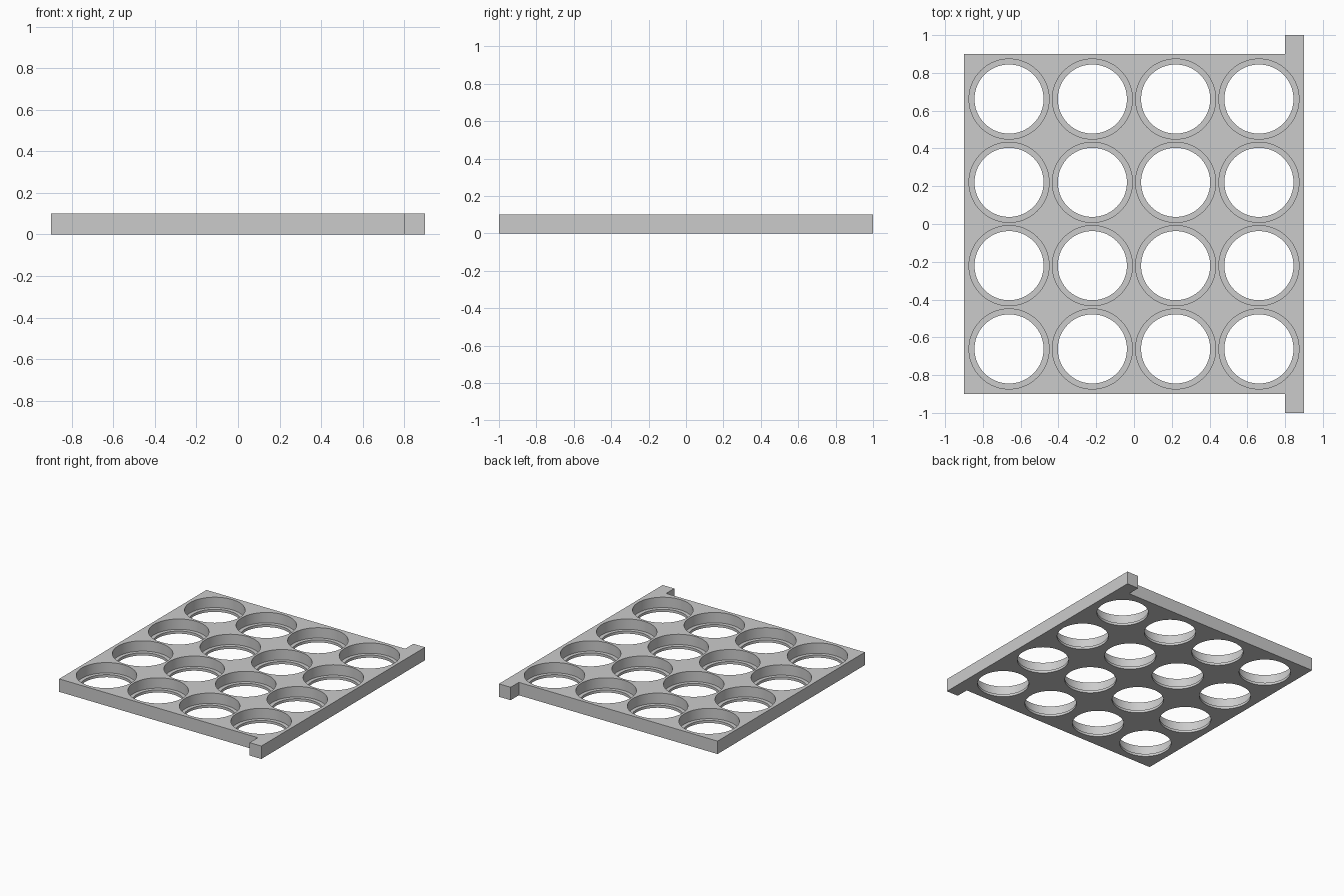
import bpy
import bmesh
import math

if "Cube" in bpy.data.objects:
    bpy.data.objects.remove(bpy.data.objects["Cube"], do_unlink=True)

HEIGHT = 0.1      # tray thickness
LEDGE = 0.02      # height of the lip inside each pocket
HALF = 0.9        # half width of the square plate
TAB = 0.8         # inner edge of the long side rail
PITCH = 0.441     # spacing of the pockets
POCKET_R, HOLE_R = 0.212, 0.183
SEGMENTS = 72

grey = bpy.data.materials.new("light_grey")
grey.use_nodes = True
colour = (0.6, 0.6, 0.6, 1)
grey.diffuse_color = colour
grey.node_tree.nodes["Principled BSDF"].inputs["Base Color"].default_value = colour


def make_object(name, bm):
    bmesh.ops.recalc_face_normals(bm, faces=bm.faces)
    mesh = bpy.data.meshes.new(name)
    bm.to_mesh(mesh)
    bm.free()
    mesh.materials.append(grey)
    obj = bpy.data.objects.new(name, mesh)
    bpy.context.collection.objects.link(obj)
    return obj


# Plate outline with a rail that overhangs at both ends, extruded upward
outline = [(-HALF, -HALF), (TAB, -HALF), (TAB, -1), (HALF, -1),
           (HALF, 1), (TAB, 1), (TAB, HALF), (-HALF, HALF)]
bm = bmesh.new()
base = bm.faces.new([bm.verts.new((x, y, 0)) for x, y in outline])
top = bmesh.ops.extrude_face_region(bm, geom=[base])
bmesh.ops.translate(bm, vec=(0, 0, HEIGHT),
                    verts=[g for g in top["geom"] if isinstance(g, bmesh.types.BMVert)])
tray = make_object("pocket_tray", bm)

# Stepped round cutters: narrow through hole below, wider pocket above
profile = [(HOLE_R, -0.05), (HOLE_R, LEDGE), (POCKET_R, LEDGE), (POCKET_R, HEIGHT + 0.05)]
bm = bmesh.new()
for col in range(4):
    for row in range(4):
        cx, cy = (col - 1.5) * PITCH, (row - 1.5) * PITCH
        rings = []
        for r, z in profile:
            angles = [2 * math.pi * i / SEGMENTS for i in range(SEGMENTS)]
            rings.append([bm.verts.new((cx + r * math.cos(a), cy + r * math.sin(a), z))
                          for a in angles])
        for low, high in zip(rings, rings[1:]):
            for i in range(SEGMENTS):
                j = (i + 1) % SEGMENTS
                bm.faces.new((low[i], low[j], high[j], high[i]))
        bm.faces.new(rings[0][::-1])
        bm.faces.new(rings[-1])
cutter = make_object("pocket_cutter", bm)
cutter.hide_render = True

# Cut the pockets and discard the cutter
cut = tray.modifiers.new("pockets", 'BOOLEAN')
cut.operation = 'DIFFERENCE'
cut.solver = 'EXACT'
cut.object = cutter
bpy.ops.object.select_all(action='DESELECT')
bpy.context.view_layer.objects.active = tray
tray.select_set(True)
bpy.ops.object.modifier_apply(modifier=cut.name)
bpy.data.objects.remove(cutter, do_unlink=True)
bpy.ops.object.shade_smooth_by_angle(angle=math.radians(30))
